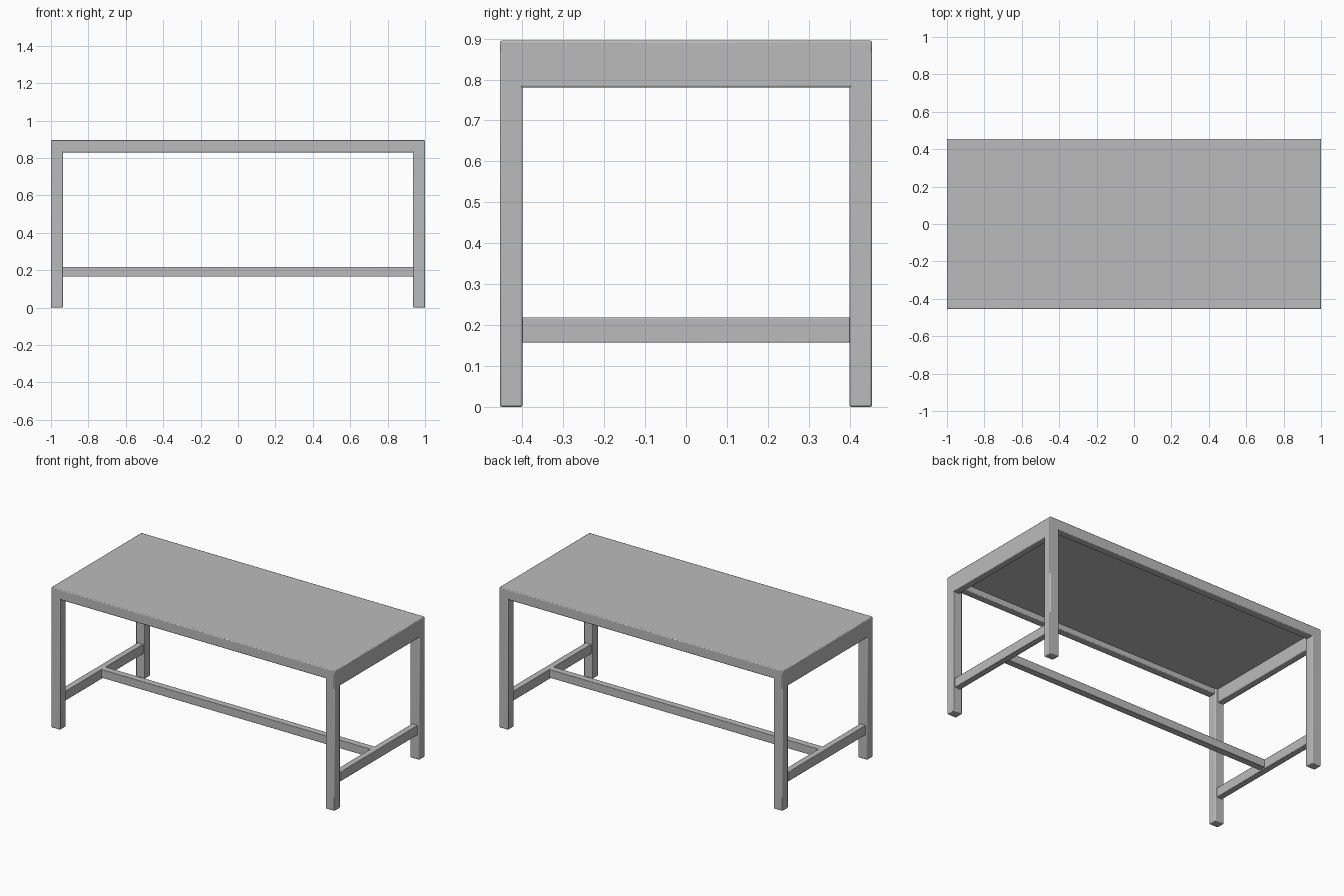
import bpy

cube = bpy.data.objects.get("Cube")
if cube:
    bpy.data.objects.remove(cube, do_unlink=True)

# Single painted grey finish
grey = bpy.data.materials.new("warm_grey")
grey.use_nodes = True
colour = (0.5, 0.5, 0.5, 1)
grey.diffuse_color = colour
grey.node_tree.nodes["Principled BSDF"].inputs["Base Color"].default_value = colour

W, D, H = 1.0, 0.455, 0.895          # half width, half depth, height
LEG_X, LEG_Y = 0.064, 0.056          # leg section


def box(name, x, y, z, bevel=0.005):
    """Softly bevelled box given by its (min, max) range on each axis."""
    spans = (x, y, z)
    bpy.ops.mesh.primitive_cube_add(size=1, location=[(a + b) / 2 for a, b in spans])
    ob = bpy.context.object
    ob.name = name
    ob.scale = [b - a for a, b in spans]
    bpy.ops.object.transform_apply(location=False, rotation=False, scale=True)
    ob.data.materials.append(grey)
    if bevel:
        mod = ob.modifiers.new("soft_edges", "BEVEL")
        mod.width = bevel
        mod.segments = 2
    bpy.ops.object.shade_smooth_by_angle()
    return ob


def side(sign, inner, outer):
    """Range between two distances from the centre, on the given side."""
    return tuple(sorted((sign * inner, sign * outer)))


# Table top, set between shallow long rails and deeper end rails
box("table_top", (-W, W), (-D, D), (0.865, H))

for sx, lr in ((1, "left"), (-1, "right")):
    # Corner legs
    for sy, fb in ((-1, "front"), (1, "back")):
        box(f"{fb}_{lr}_leg", side(sx, W - LEG_X, W), side(sy, D - LEG_Y, D), (0, H))
    # Deep end rail under the top
    box(f"{lr}_end_rail", side(sx, W - 0.045, W), (-D + 0.01, D - 0.01), (0.78, H))
    # Low stretcher joining the two legs of each end
    box(f"{lr}_end_stretcher", side(sx, W - 0.052, W - 0.012),
        (-D + LEG_Y / 2, D - LEG_Y / 2), (0.157, 0.218), 0.003)

# Shallow long rails at front and back
for sy, fb in ((-1, "front"), (1, "back")):
    box(f"{fb}_rail", (-W + 0.01, W - 0.01), side(sy, D - 0.05, D), (0.83, H))

# Long centre stretcher between the end stretchers
box("centre_stretcher", (-W + 0.03, W - 0.03), (-0.022, 0.022), (0.165, 0.218), 0.003)
